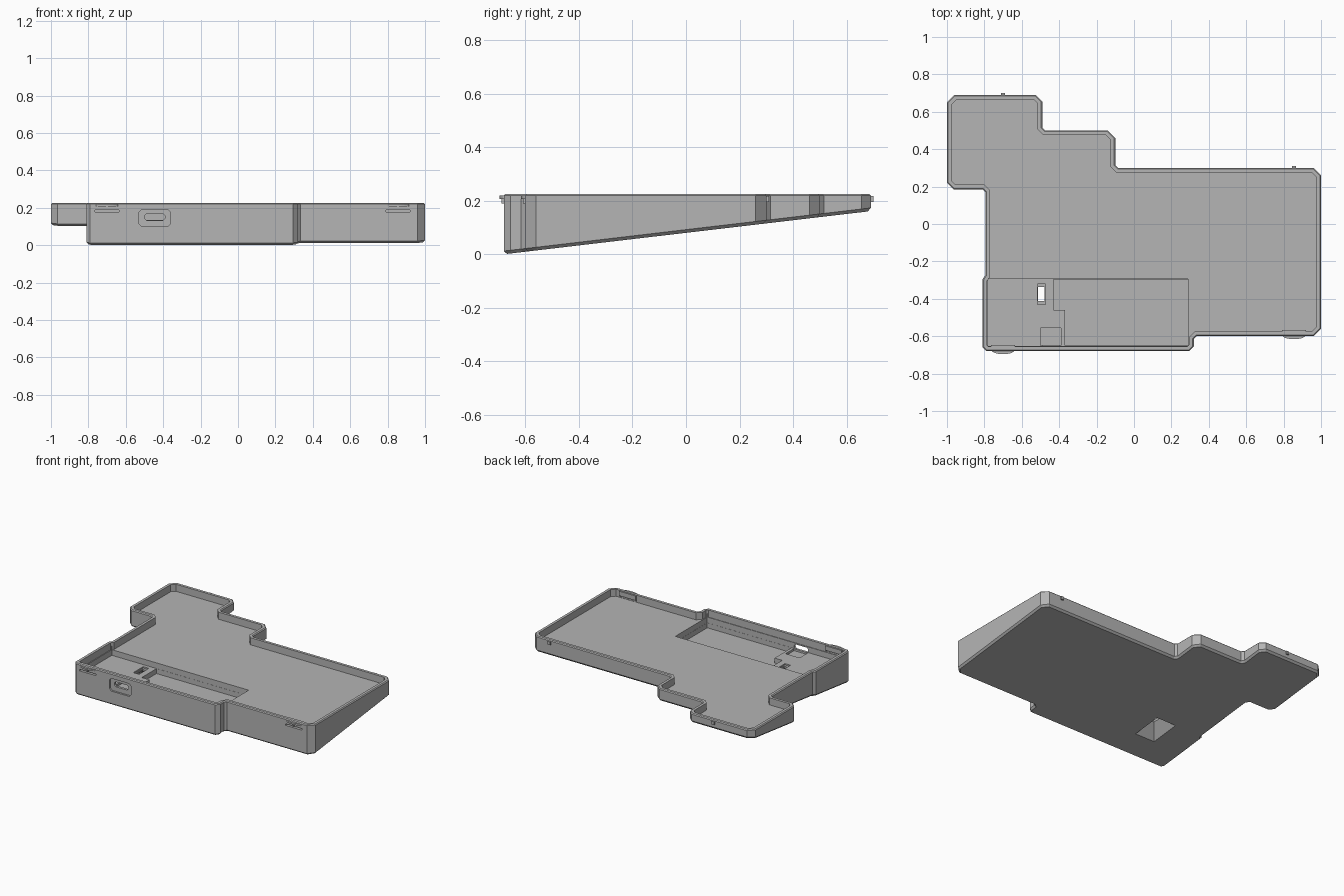
import bpy, bmesh, math
from mathutils import Vector

cube = bpy.data.objects.get("Cube")
if cube:
    bpy.data.objects.remove(cube)

grey = bpy.data.materials.new("plain_grey")
grey.use_nodes = True
COLOR = (0.46, 0.46, 0.46, 1)
grey.diffuse_color = COLOR
grey.node_tree.nodes["Principled BSDF"].inputs["Base Color"].default_value = COLOR

TOP, FLOOR, POCKET, SHELF = 0.225, 0.175, 0.10, 0.135


def underside(y):
    return 0.08 + 0.1175 * y


def chamfer(corners):
    """Cut each (x, y, size) corner of a polygon."""
    out = []
    for i, (x, y, size) in enumerate(corners):
        p = Vector((x, y))
        if size == 0:
            out.append(p)
            continue
        for j in (i - 1, (i + 1) % len(corners)):
            out.append(p + (Vector(corners[j][:2]) - p).normalized() * size)
    return out


def inset(points, d):
    """Move every edge of a counter-clockwise polygon inwards by d."""
    out = []
    for i, p in enumerate(points):
        a = (p - points[i - 1]).normalized()
        b = (points[(i + 1) % len(points)] - p).normalized()
        na, nb = Vector((-a.y, a.x)), Vector((-b.y, b.x))
        out.append(p + (na + nb) * d / (1 + na.dot(nb)))
    return out


def loft(name, rings):
    """Skin equal-length rings of 3D points and cap both ends."""
    bm = bmesh.new()
    loops = [[bm.verts.new(p) for p in ring] for ring in rings]
    n = len(loops[0])
    for lo, hi in zip(loops, loops[1:]):
        for i in range(n):
            j = (i + 1) % n
            bm.faces.new((lo[i], lo[j], hi[j], hi[i]))
    bm.faces.new(loops[0][::-1])
    bm.faces.new(loops[-1])
    bmesh.ops.recalc_face_normals(bm, faces=bm.faces)
    mesh = bpy.data.meshes.new(name)
    bm.to_mesh(mesh)
    bm.free()
    mesh.materials.append(grey)
    obj = bpy.data.objects.new(name, mesh)
    bpy.context.collection.objects.link(obj)
    return obj


def prism(name, points, z0, z1):
    return loft(name, [[(p[0], p[1], z) for p in points] for z in (z0, z1)])


def rect(x0, x1, y0, y1, size=0):
    return chamfer([(x0, y0, size), (x1, y0, size), (x1, y1, size), (x0, y1, size)])


def box(name, x0, x1, y0, y1, z0, z1):
    return prism(name, rect(x0, x1, y0, y1), z0, z1)


def cut(target, cutter):
    cutter.hide_render = True
    mod = target.modifiers.new("cut", 'BOOLEAN')
    mod.operation, mod.solver, mod.object = 'DIFFERENCE', 'EXACT', cutter
    bpy.context.view_layer.objects.active = target
    bpy.ops.object.modifier_apply(modifier=mod.name)
    bpy.data.objects.remove(cutter)


# Wedge-shaped body with stepped outline
outline = chamfer([
    (-0.81, -0.68, 0.02), (0.32, -0.68, 0.025), (0.32, -0.6, 0.015),
    (1, -0.6, 0.04), (1, 0.3, 0.04), (-0.1, 0.3, 0.015),
    (-0.1, 0.5, 0.04), (-0.49, 0.5, 0.015), (-0.49, 0.69, 0.035),
    (-1, 0.69, 0.04), (-1, 0.185, 0.035), (-0.795, 0.185, 0.015),
    (-0.795, -0.275, 0), (-0.81, -0.295, 0)])
lower, upper = inset(outline, 0.012), inset(outline, 0.006)
tray = loft("tray_case", [
    [(p.x, p.y, underside(p.y)) for p in lower],
    [(p.x, p.y, underside(p.y) + 0.012) for p in outline],
    [(p.x, p.y, TOP - 0.006) for p in outline],
    [(p.x, p.y, TOP) for p in upper]])

# Main cavity, circuit shelf and deep pocket
cut(tray, prism("cavity", inset(outline, 0.025), FLOOR, 0.4))
cut(tray, box("shelf_cut", -0.78, 0.29, -0.651, -0.295, SHELF, 0.2))
cut(tray, prism("pocket_cut", [(-0.37, -0.65), (0.289, -0.65), (0.289, -0.296),
                               (-0.43, -0.296), (-0.43, -0.46), (-0.37, -0.46)],
                POCKET, 0.16))

# Connector seat and opening in the front wall
cut(tray, box("connector_seat", -0.5, -0.39, -0.65, -0.555, 0.12, 0.16))


def wall_slot(name, outline2d, y0, y1):
    return loft(name, [[(p.x, y, p.y) for p in outline2d] for y in (y0, y1)])


cut(tray, wall_slot("plug_recess", rect(-0.53, -0.36, 0.1, 0.19, 0.015), -0.72, -0.667))
cut(tray, wall_slot("plug_opening", rect(-0.5, -0.39, 0.133, 0.167, 0.01), -0.72, -0.6))

# Button hole that flares out through the underside
cx, cy = -0.495, -0.375


def ring(w, d, z, sloped=False):
    return [(p.x, p.y, z + (underside(p.y) if sloped else 0))
            for p in rect(cx - w, cx + w, cy - d, cy + d)]


cut(tray, loft("button_flare", [ring(0.085, 0.115, -0.01, True), ring(0.017, 0.037, 0.115)]))
cut(tray, loft("button_hole", [ring(0.017, 0.037, 0.1), ring(0.017, 0.037, 0.2)]))
cut(tray, loft("button_rim", [ring(0.022, 0.055, 0.125), ring(0.022, 0.055, 0.2)]))

# Snap clips along the front and alignment ribs along the back
for side, x, front, back in (("right", -0.7, -0.68, 0.69), ("left", 0.855, -0.6, 0.3)):
    cut(tray, box("clip_slot", x - 0.065, x + 0.065, front - 0.05, front + 0.04, 0.177, 0.188))
    arc = [(x + 0.06 * math.cos(a), front + 0.004 - 0.02 * math.sin(a))
           for a in (math.pi * i / 10 for i in range(11))]
    prism(side + "_clip_bump", arc, 0.207, 0.219)
    box(side + "_clip_rib", x - 0.006, x + 0.006, front - 0.008, front + 0.01, 0.19, 0.219)
    box(side + "_clip_pad", x - 0.065, x + 0.065, front + 0.02, front + 0.034, 0.19, 0.222)
    box(side + "_back_rib", x - 0.01, x + 0.01, back - 0.01, back + 0.01, 0.195, 0.217)
